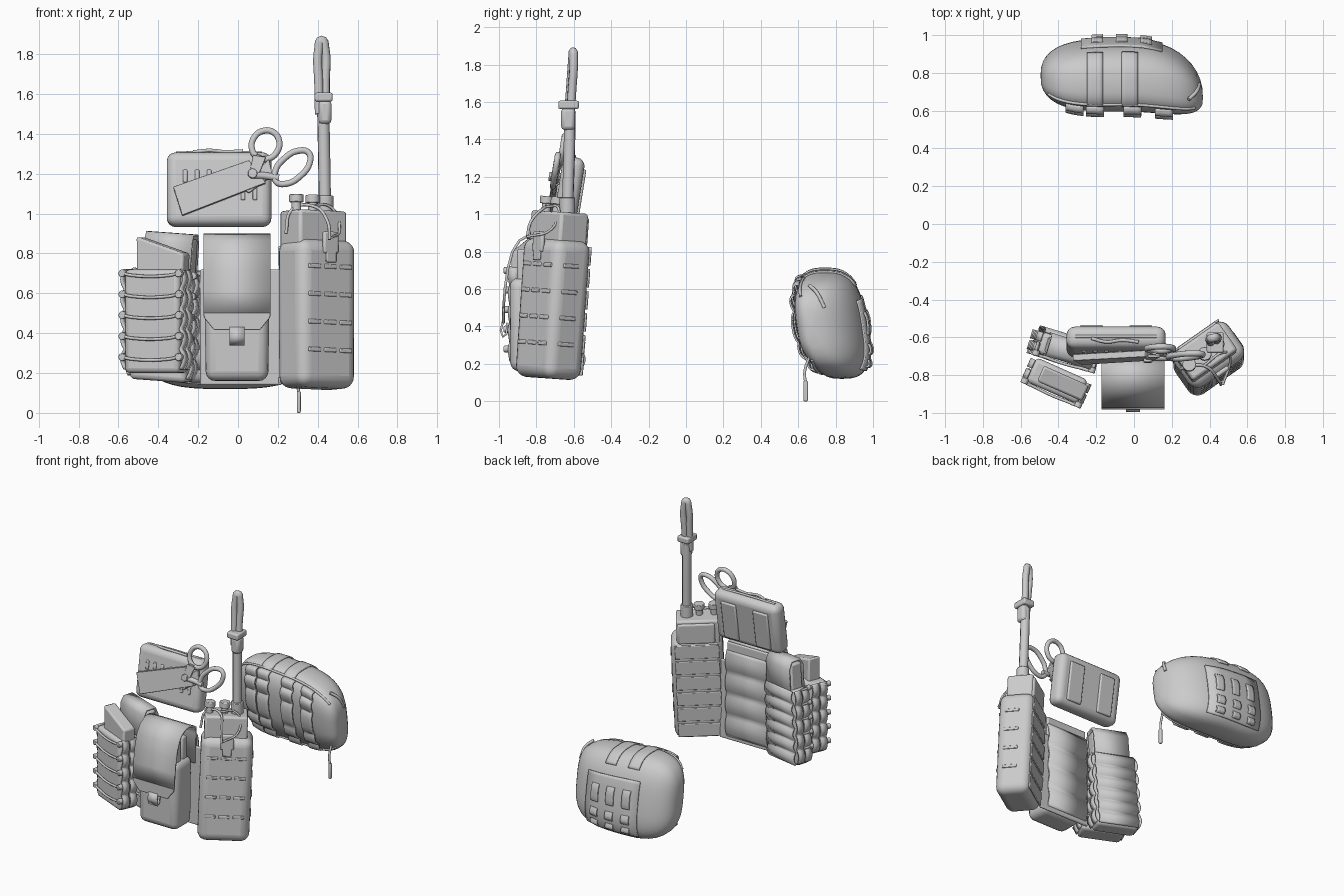
import bpy, bmesh, math
from mathutils import Matrix, Vector

if "Cube" in bpy.data.objects:
    bpy.data.objects.remove(bpy.data.objects["Cube"])

grey = bpy.data.materials.new("plain_grey")
grey.diffuse_color = (0.6, 0.6, 0.6, 1)
grey.use_nodes = True
grey.node_tree.nodes["Principled BSDF"].inputs["Base Color"].default_value = grey.diffuse_color
WORLD = Matrix()


def frame(x, y, z, yaw=0, tilt=0, roll=0):
    return (Matrix.Translation((x, y, z)) @ Matrix.Rotation(math.radians(tilt), 4, 'X')
            @ Matrix.Rotation(math.radians(yaw), 4, 'Z') @ Matrix.Rotation(math.radians(roll), 4, 'Y'))


def finish(name, bm, M, bevel=0, seg=3, thick=0):
    me = bpy.data.meshes.new(name)
    bmesh.ops.recalc_face_normals(bm, faces=bm.faces)
    bm.to_mesh(me)
    bm.free()
    ob = bpy.data.objects.new(name, me)
    bpy.context.collection.objects.link(ob)
    ob.matrix_world = M
    me.materials.append(grey)
    if thick:
        s = ob.modifiers.new("thickness", 'SOLIDIFY')
        s.thickness, s.offset = thick, 0
    if bevel:
        b = ob.modifiers.new("bevel", 'BEVEL')
        b.width, b.segments = bevel, seg
    bpy.ops.object.select_all(action='DESELECT')
    bpy.context.view_layer.objects.active = ob
    ob.select_set(True)
    bpy.ops.object.shade_smooth_by_angle(angle=math.radians(40))
    return ob


def box(name, M, c, size, bevel=0.008, seg=2, taper=1.0):
    """Bevelled box; taper scales the bottom outline."""
    bm = bmesh.new()
    bmesh.ops.create_cube(bm, size=1)
    for v in bm.verts:
        k = taper if v.co.z < 0 else 1
        v.co = Vector((v.co.x * size[0] * k + c[0], v.co.y * size[1] * k + c[1], v.co.z * size[2] + c[2]))
    return finish(name, bm, M, bevel, seg)


def prism(name, M, pts, y, depth, bevel=0.004):
    """Outline in x and z, extruded in y."""
    bm = bmesh.new()
    f = bm.faces.new([bm.verts.new((x, y, z)) for x, z in pts])
    r = bmesh.ops.extrude_face_region(bm, geom=[f])
    for v in [g for g in r["geom"] if isinstance(g, bmesh.types.BMVert)]:
        v.co.y += depth
    return finish(name, bm, M, bevel, 2)


def ribbon(name, M, path, x, w, thick=0.012):
    """Strap of width w following a path in y and z."""
    bm = bmesh.new()
    rows = [[bm.verts.new((x + s * w / 2, y, z)) for s in (-1, 1)] for y, z in path]
    for a, b in zip(rows, rows[1:]):
        bm.faces.new((a[0], a[1], b[1], b[0]))
    return finish(name, bm, M, 0, 1, thick)


def tube(name, M, pts, r, cyclic=False):
    cu = bpy.data.curves.new(name, 'CURVE')
    cu.dimensions, cu.bevel_depth, cu.bevel_resolution = '3D', r, 3
    cu.resolution_u, cu.use_fill_caps = 5, True
    sp = cu.splines.new('BEZIER')
    sp.bezier_points.add(len(pts) - 1)
    for p, co in zip(sp.bezier_points, pts):
        p.co, p.handle_left_type, p.handle_right_type = co, 'AUTO', 'AUTO'
    sp.use_cyclic_u = cyclic
    ob = bpy.data.objects.new(name, cu)
    bpy.context.collection.objects.link(ob)
    ob.matrix_world = M
    cu.materials.append(grey)
    return ob


def cylinder(name, M, c, r, h, axis='Z', bevel=0.004):
    bm = bmesh.new()
    bmesh.ops.create_cone(bm, cap_ends=True, segments=20, radius1=r, radius2=r, depth=h)
    if axis == 'Y':
        bmesh.ops.rotate(bm, verts=bm.verts, matrix=Matrix.Rotation(math.pi / 2, 3, 'X'))
    bmesh.ops.translate(bm, verts=bm.verts, vec=c)
    return finish(name, bm, M, bevel, 2)


def wave(y, z0, z1, n, amp, sign=-1):
    """Strap path that bulges n times between z0 and z1."""
    k = n * 8
    return [(y + sign * amp * abs(math.sin(math.pi * n * i / k)), z0 + (z1 - z0) * i / k) for i in range(k + 1)]


# --- radio pouch and radio ---
R = frame(0.395, -0.748, 0, 35, -4)
box("radio_pouch", R, (0, 0, 0.495), (0.35, 0.24, 0.745), 0.06, 5, 0.99)
box("radio_body", R, (-0.012, 0.012, 0.86), (0.29, 0.18, 0.31), 0.015)
box("radio_collar", R, (0, 0.085, 0.92), (0.25, 0.06, 0.15), 0.012)
for z in (0.31, 0.45, 0.59, 0.73):
    for x in (-0.095, 0, 0.095):
        box("pouch_front_loop", R, (x, -0.118, z), (0.075, 0.012, 0.022), 0.005)
    box("pouch_side_loop", R, (0.174, -0.02, z), (0.012, 0.1, 0.022), 0.005)
for i in range(6):
    box("pouch_back_band", R, (0, 0.119, 0.2 + i * 0.118), (0.3, 0.012, 0.1), 0.005)
for x in (-0.125, -0.025):
    cylinder("radio_knob_stem", R, (x, 0.0, 1.03), 0.024, 0.06)
    cylinder("radio_knob", R, (x, 0.0, 1.075), 0.036, 0.04)
tube("retention_cord", WORLD, [(0.24, -0.78, 0.9), (0.27, -0.76, 1.02), (0.37, -0.75, 1.04), (0.45, -0.83, 0.96), (0.46, -0.85, 0.87)], 0.008)
tube("retention_cord_rear", WORLD, [(0.37, -0.75, 1.04), (0.47, -0.68, 1.03), (0.51, -0.72, 0.92), (0.47, -0.85, 0.88)], 0.007)
box("cord_buckle", R, (0.0, -0.12, 0.85), (0.09, 0.025, 0.11), 0.01)
box("cord_tab", R, (0.0, -0.125, 0.79), (0.06, 0.015, 0.08), 0.006)

# --- folded antenna ---
cylinder("antenna_base", WORLD, (0.437, -0.635, 1.04), 0.042, 0.1)
tube("antenna_shaft", WORLD, [(0.437, -0.635, 1.0), (0.432, -0.625, 1.3), (0.427, -0.62, 1.55)], 0.031)
tube("antenna_fold", WORLD, [(0.408, -0.632, 1.5), (0.405, -0.62, 1.65), (0.405, -0.607, 1.83), (0.42, -0.603, 1.87),
                             (0.436, -0.6, 1.83), (0.438, -0.61, 1.65), (0.44, -0.62, 1.5)], 0.023)
box("antenna_sleeve", WORLD, (0.437, -0.63, 1.51), (0.065, 0.075, 0.12), 0.02)
box("antenna_clip", WORLD, (0.43, -0.628, 1.585), (0.09, 0.11, 0.045), 0.01)

# --- centre flap pouch ---
C = frame(-0.005, -0.84, 0)
box("centre_pouch", C, (0, 0.0, 0.41), (0.325, 0.205, 0.5), 0.05, 4, 0.97)
for y in (-0.035, 0.035):
    box("centre_insert", C, (0, y, 0.7), (0.27, 0.055, 0.23), 0.012)
ribbon("centre_flap", C, [(0.11, 0.6), (0.115, 0.82), (0.1, 0.87), (0.05, 0.893), (0.0, 0.888), (-0.05, 0.86), (-0.088, 0.8),
                          (-0.112, 0.71), (-0.127, 0.61), (-0.136, 0.5)], 0, 0.335, 0.014)
prism("flap_tip", C, [(-0.167, 0.505), (0.167, 0.505), (0.167, 0.48), (0.115, 0.415), (-0.115, 0.415), (-0.167, 0.48)], -0.143, 0.014)
ribbon("flap_pull_tab", C, [(-0.138, 0.43), (-0.15, 0.38), (-0.14, 0.345), (-0.12, 0.36), (-0.115, 0.42)], 0, 0.075)
box("centre_back_panel", C, (0.02, 0.125, 0.43), (0.41, 0.02, 0.58), 0.008)
box("centre_back_upper", C, (0.0, 0.125, 0.78), (0.33, 0.02, 0.16), 0.008)
ribbon("centre_back_band", C, wave(0.134, 0.17, 0.8, 4, 0.017, 1), 0.0, 0.33)

# --- twin open-top pouches on the left ---
rows = [0.28, 0.385, 0.49, 0.595, 0.70]
Q = frame(-0.37, -0.665, 0.45, -17, 0, 4) @ Matrix.Translation((0, 0, -0.45))
F = frame(-0.408, -0.83, 0, -24)
for name, M, z0, z1, d in (("rear", Q, 0.16, 0.7, 0.12), ("front", F, 0.2, 0.72, 0.14)):
    w = 0.30
    box(name + "_open_pouch", M, (0, 0, (z0 + z1) / 2), (w, d, z1 - z0), 0.025, 3)
    for s in (-1, 1):
        side = M @ Matrix.Translation((s * w / 2, 0, 0)) @ Matrix.Rotation(s * math.pi / 2, 4, 'Z')
        for x in (-0.03, 0.03):
            ribbon(name + "_side_webbing", side, wave(-0.002, z0 + 0.02, z1, 5, 0.018), x, 0.05)
    for z in rows:
        f = -d / 2 - 0.008
        tube(name + "_shock_cord", M, [(-0.16, 0.0, z), (-0.152, f + 0.008, z), (-0.1, f, z - 0.01), (0.1, f, z - 0.01),
                                       (0.15, f + 0.008, z), (0.16, 0.0, z)], 0.008)
        for s in (-1, 1):
            cylinder(name + "_cord_end", M, (s * 0.155, f + 0.008, z), 0.019, 0.03, 'Y')
prism("front_insert", F, [(-0.09, 0.3), (0.145, 0.3), (0.165, 0.8), (-0.095, 0.885)], -0.045, 0.09, 0.012)
box("rear_insert", Q, (0.01, 0, 0.6), (0.25, 0.09, 0.56), 0.012)
ribbon("rear_back_webbing", Q, wave(0.062, 0.17, 0.7, 6, 0.018, 1), 0, 0.285)
ribbon("rear_top_strap", Q, [(0.06, 0.6), (0.06, 0.85), (0.035, 0.9), (-0.035, 0.9), (-0.055, 0.86), (-0.055, 0.6)], 0.01, 0.25)

# --- small zip pouch with shears ---
S = frame(-0.095, -0.625, 1.12, 0, -9)
box("zip_pouch", S, (0, 0, 0), (0.525, 0.12, 0.375), 0.045, 4)
tube("zip_seam", S, [(-0.215, 0, 0.185), (-0.1, 0, 0.19), (0.1, 0, 0.19), (0.215, 0, 0.185)], 0.008)
tube("zip_pull", S, [(-0.13, -0.01, 0.19), (-0.05, -0.03, 0.195), (0.03, -0.02, 0.19), (0.12, -0.03, 0.192)], 0.009)
for x in (-0.17, -0.11, -0.05, 0.02, 0.12, 0.18):
    for z in (0.06, -0.03):
        box("zip_pouch_loop", S, (x, -0.061, z), (0.022, 0.014, 0.065), 0.006)
for x in (-0.13, 0.13):
    box("zip_pouch_back_strap", S, (x, 0.062, -0.01), (0.12, 0.022, 0.28), 0.008)
prism("shears_sheath", S, [(-0.23, 0.0), (-0.185, -0.145), (0.235, 0.02), (0.15, 0.135)], -0.1, 0.035)
prism("sheath_strap", S, [(0.15, 0.05), (0.2, 0.06), (0.235, 0.15), (0.17, 0.16)], -0.107, 0.015)
cylinder("shears_pivot", S, (0.168, -0.105, 0.065), 0.024, 0.03, 'Y')
prism("shears_blade", S, [(0.1, 0.0), (0.15, -0.03), (0.27, 0.06), (0.25, 0.14)], -0.09, 0.02)
for cx, cz, a, b, ang, y in ((0.233, 0.217, 0.075, 0.068, 60, -0.07), (0.368, 0.1, 0.11, 0.06, 42, -0.09)):
    ca, sa = math.cos(math.radians(ang)), math.sin(math.radians(ang))
    ring = [(cx + a * math.cos(t) * ca - b * math.sin(t) * sa, y, cz + a * math.cos(t) * sa + b * math.sin(t) * ca)
            for t in [i * math.pi / 4 for i in range(8)]]
    tube("shears_handle", S, ring, 0.016, True)
tube("shears_shank", S, [(0.165, -0.09, 0.06), (0.19, -0.08, 0.12), (0.2, -0.075, 0.16)], 0.018)
tube("shears_shank", S, [(0.165, -0.095, 0.06), (0.24, -0.092, 0.055), (0.3, -0.09, 0.045)], 0.018)


# --- rounded utility pouch at the rear ---
def skin(t, a, off=0.0):
    """Point on the pouch: t runs along x from -1 to 1, a is the angle round it."""
    s = max(0, 1 - abs(t) ** 3.2) ** 0.42
    e = lambda v: math.copysign(abs(v) ** 0.68, v)
    z = 0.408 - 0.02 * t + (0.288 * s ** 0.7 - 0.02 * t * s + off) * e(math.sin(a))
    y = 0.79 - 0.08 * max(t, 0) ** 2 + (0.18 * s + off) * e(math.cos(a)) - 0.15 * (z - 0.4)
    if t > 0:
        y -= 0.045 * (1 - s)
    y += 0.25 * max(0, 0.3 - z) * max(0, -math.cos(a))  # undercut lower front
    return Vector((-0.065 + 0.43 * t, y, z))


bm = bmesh.new()
rings = [[bm.verts.new(skin(math.sin(math.pi / 2 * k / 12), 2 * math.pi * j / 40)) for j in range(40)] for k in range(-12, 13)]
for p, q in zip(rings, rings[1:]):
    for j in range(40):
        bm.faces.new((p[j], p[j - 1], q[j - 1], q[j]))
bmesh.ops.remove_doubles(bm, verts=bm.verts, dist=0.0005)
finish("utility_pouch", bm, WORLD)


def skin_strap(name, t0, t1, a0, a1, n=0, amp=0.02, off=0.006):
    bm = bmesh.new()
    k = max(n * 8, 16)
    grid = []
    for i in range(k + 1):
        h = off + (amp * abs(math.sin(math.pi * n * i / k)) if n else 0)
        grid.append([bm.verts.new(skin(t0 + (t1 - t0) * j / 4, math.radians(a0 + (a1 - a0) * i / k), h)) for j in range(5)])
    for p, q in zip(grid, grid[1:]):
        for j in range(4):
            bm.faces.new((p[j], p[j + 1], q[j + 1], q[j]))
    finish(name, bm, WORLD, 0, 1, 0.01)


for t in (-0.58, -0.33, 0.13, 0.52):
    skin_strap("front_webbing", t - 0.11, t + 0.11, 126, 234, 5, 0.018)
for t in (-0.33, 0.1):
    skin_strap("top_strap", t - 0.1, t + 0.1, 40, 126, 0, 0, 0.003)
skin_strap("rear_panel", -0.5, 0.5, -50, 22, 0, 0, 0.004)
for t in (-0.3, 0.0, 0.3):
    for a in (-36, -17, 2):
        skin_strap("rear_panel_loop", t - 0.07, t + 0.07, a - 6, a + 6, 1, 0.01, 0.008)
for a in (122, 238):
    tube("pouch_seam", WORLD, [skin(k / 10, math.radians(a), 0.002) for k in range(-9, 10)], 0.008)
tube("pouch_zip_cord", WORLD, [(0.3, 0.66, 0.24), (0.3, 0.635, 0.16), (0.305, 0.64, 0.09)], 0.008)
box("pouch_zip_tag", WORLD, (0.305, 0.64, 0.055), (0.02, 0.024, 0.11), 0.006)
tube("upper_zip_cord", WORLD, [(0.29, 0.66, 0.62), (0.33, 0.7, 0.58), (0.345, 0.74, 0.5)], 0.01)
